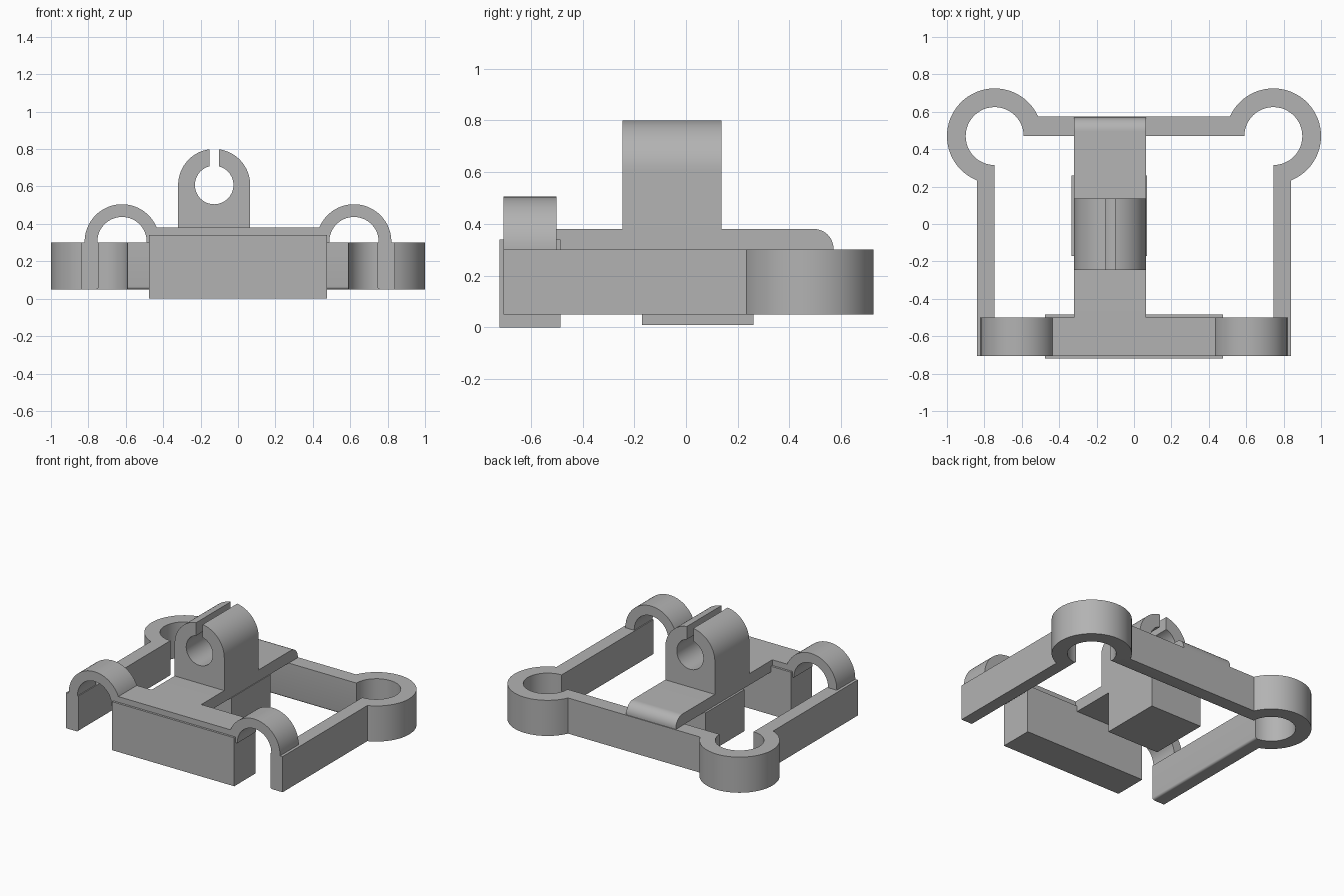
import bpy, bmesh, math

if "Cube" in bpy.data.objects:
    bpy.data.objects.remove(bpy.data.objects["Cube"])

grey = bpy.data.materials.new("plain_grey")
grey.diffuse_color = (0.45, 0.45, 0.45, 1)
grey.use_nodes = True
grey.node_tree.nodes["Principled BSDF"].inputs["Base Color"].default_value = grey.diffuse_color


def arc(cx, cy, r, a0, a1, n=24):
    """Points on an arc, angles in radians."""
    return [(cx + r * math.cos(a0 + (a1 - a0) * i / n),
             cy + r * math.sin(a0 + (a1 - a0) * i / n)) for i in range(n + 1)]


def mirror(pts):
    return [(-x, y) for x, y in reversed(pts)]


def prism(name, pts, axis, lo, hi, round_edge=None):
    """Extrude a 2D outline along an axis between lo and hi."""
    place = {"x": lambda u, v, w: (w, u, v),
             "y": lambda u, v, w: (u, w, v),
             "z": lambda u, v, w: (u, v, w)}[axis]
    bm = bmesh.new()
    a = [bm.verts.new(place(u, v, lo)) for u, v in pts]
    b = [bm.verts.new(place(u, v, hi)) for u, v in pts]
    bm.faces.new(a)
    bm.faces.new(b)
    for i in range(len(pts)):
        j = (i + 1) % len(pts)
        bm.faces.new((a[i], a[j], b[j], b[i]))
    bmesh.ops.recalc_face_normals(bm, faces=bm.faces)
    if round_edge:
        edges = [e for e in bm.edges if round_edge(e)]
        bmesh.ops.bevel(bm, geom=edges, offset=0.015, segments=4,
                        profile=0.5, affect="EDGES")
    mesh = bpy.data.meshes.new(name)
    bm.to_mesh(mesh)
    bm.free()
    mesh.materials.append(grey)
    ob = bpy.data.objects.new(name, mesh)
    bpy.context.collection.objects.link(ob)
    bpy.ops.object.select_all(action="DESELECT")
    ob.select_set(True)
    bpy.context.view_layer.objects.active = ob
    bpy.ops.object.shade_smooth_by_angle(angle=math.radians(30))
    return ob


def box(name, x0, x1, y0, y1, z0, z1):
    return prism(name, [(x0, y0), (x1, y0), (x1, y1), (x0, y1)], "z", z0, z1)


# Open frame: side arms, back bar and corner rings in one outline
RX, RY, RO, RI = 0.745, 0.47, 0.255, 0.155
arm_x, bar_y, front_y = 0.84, 0.575, -0.705
a0 = -math.acos((arm_x - RX) / RO)
a1 = math.pi - math.asin((bar_y - RY) / RO)
outer = [(RX, front_y), (arm_x, front_y)] + arc(RX, RY, RO, a0, a1, 40)
inner = arc(RX, RY, RI, math.pi, -math.pi / 2, 36)


def inner_bottom(e):
    p, q = (v.co for v in e.verts)
    return p.z < 0.06 and q.z < 0.06 and e.calc_length() > 0.95 and \
        (abs(abs(p.x) - RX) < 0.001 and abs(abs(q.x) - RX) < 0.001
         or abs(p.y - RY) < 0.001 and abs(q.y - RY) < 0.001)


prism("frame", outer + mirror(outer) + mirror(mirror(mirror(inner))) + inner,
      "z", 0.05, 0.30, inner_bottom)

# Front arches that bridge the arms and the front plate
for side, name in ((1, "right_arch"), (-1, "left_arch")):
    cx = side * 0.62
    ring = arc(cx, 0.305, 0.20, 0, math.pi, 36) + arc(cx, 0.305, 0.132, math.pi, 0, 36)
    foot_out = [(cx + 0.132, 0.30), (cx + 0.20, 0.30)]
    n = len(ring) // 2
    foot_in = [(cx - 0.20, 0.30), (cx - 0.132, 0.30)]
    prism(name, foot_out + ring[:n] + foot_in + ring[n:], "y", front_y, -0.50)

# Top plates: front cross slab and the spine with a rounded back end
box("front_slab", -0.45, 0.45, front_y, -0.50, 0.30, 0.38)
spine = [(-0.50, 0.30), (bar_y - 0.005, 0.30)] + \
    arc(bar_y - 0.08, 0.305, 0.075, 0, math.pi / 2, 12) + [(-0.50, 0.38)]
prism("spine", spine, "x", -0.32, 0.065)

# Blocks hanging below the plates
box("front_block", -0.475, 0.475, -0.72, -0.485, 0.0, 0.34)
box("centre_block", -0.335, 0.07, -0.17, 0.26, 0.01, 0.302)

# Split clamp with a round bore and a slot on top
CX, CZ, R, r, s = -0.1275, 0.608, 0.1925, 0.103, 0.025
t, u = math.asin(s / R), math.asin(s / r)
h = math.pi / 2
clamp = arc(CX, CZ, R, h - t, 0, 20) + [(CX + R, 0.37), (CX - R, 0.37)] + \
    arc(CX, CZ, R, math.pi, h + t, 20) + arc(CX, CZ, r, h + u, 5 * h - u, 48)
prism("clamp", clamp, "y", -0.245, 0.137)
